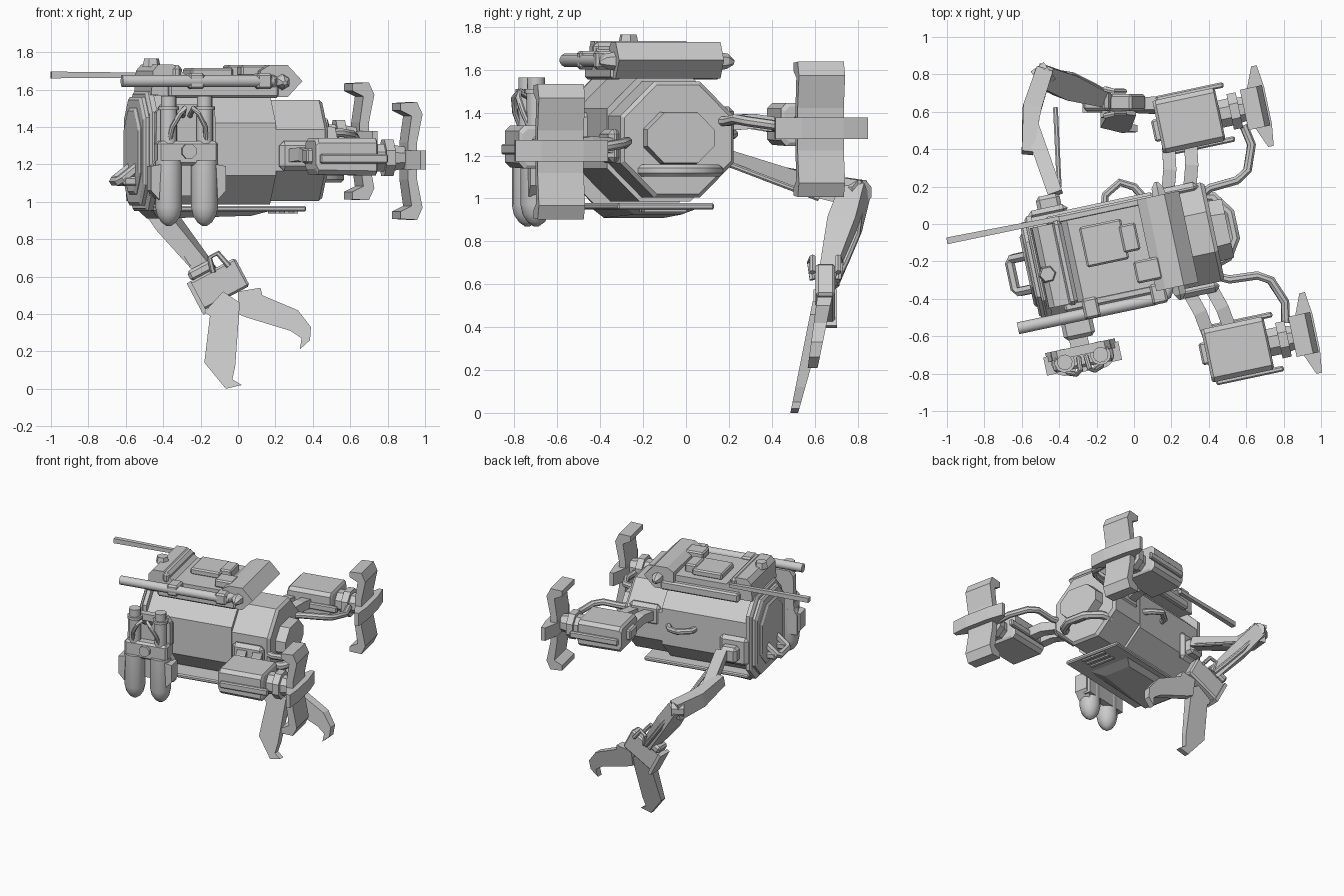
import bpy, bmesh
from math import cos, sin, pi, radians
from mathutils import Matrix, Vector

if "Cube" in bpy.data.objects:
    bpy.data.objects.remove(bpy.data.objects["Cube"])

# Body frame: u = length, v = sideways, w = height, turned 12 degrees
BODY = Matrix.Translation((-0.05, -0.14, 0)) @ Matrix.Rotation(radians(12), 4, 'Z')
WORLD = Matrix.Identity(4)
MIR = Matrix.Diagonal((1, -1, 1, 1))


def loft(name, rings, M=BODY, smooth=False):
    bm = bmesh.new()
    rows = [[bm.verts.new(M @ Vector(p)) for p in r] for r in rings]
    n = len(rows[0])
    for a, b in zip(rows, rows[1:]):
        for i in range(n):
            bm.faces.new((a[i], a[(i + 1) % n], b[(i + 1) % n], b[i]))
    bm.faces.new(rows[0])
    bm.faces.new(rows[-1][::-1])
    bmesh.ops.recalc_face_normals(bm, faces=bm.faces)
    me = bpy.data.meshes.new(name)
    bm.to_mesh(me)
    bm.free()
    if smooth:
        me.shade_smooth()
        me.set_sharp_from_angle(angle=radians(40))
    ob = bpy.data.objects.new(name, me)
    bpy.context.collection.objects.link(ob)
    return ob


def box(name, c, s, M=BODY, bevel=0.0):
    x, y, z = (d / 2 for d in s)
    ob = loft(name, [[(c[0] + a * x, c[1] + b * y, c[2] + k * z)
              for a, b in ((-1, -1), (1, -1), (1, 1), (-1, 1))] for k in (-1, 1)], M)
    if bevel:
        m = ob.modifiers.new("bevel", 'BEVEL')
        m.width, m.segments = bevel, 1
    return ob


def tube(name, pts, r, M=BODY, n=8):
    """Round pipe along points; r may be one radius or one per point."""
    P = [Vector(p) for p in pts]
    R = r if isinstance(r, (list, tuple)) else [r] * len(P)
    rings, side = [], None
    for i, p in enumerate(P):
        t = (P[min(i + 1, len(P) - 1)] - P[max(i - 1, 0)]).normalized()
        if side is None:
            side = t.cross((0, 0, 1) if abs(t.z) < .8 else (1, 0, 0))
        side = (side - t * side.dot(t)).normalized()
        up = t.cross(side)
        rings.append([p + R[i] * (side * cos(2 * pi * (k + .5) / n) + up * sin(2 * pi * (k + .5) / n))
                      for k in range(n)])
    return loft(name, rings, M, n > 6)


def beam(name, pts, sizes, M=WORLD):
    """Rectangular limb; sizes are (horizontal, other) widths per point."""
    P, rings = [Vector(p) for p in pts], []
    for i, p in enumerate(P):
        t = (P[min(i + 1, len(P) - 1)] - P[max(i - 1, 0)]).normalized()
        a = t.cross((0, 0, 1)).normalized()
        b = t.cross(a)
        w, h = sizes[i]
        rings.append([p + a * w / 2 * s + b * h / 2 * q for s, q in ((-1, -1), (1, -1), (1, 1), (-1, 1))])
    return loft(name, rings, M)


def extrude_v(name, prof, v0, v1, M=BODY):
    return loft(name, [[(u, v, w) for u, w in prof] for v in (v0, v1)], M)


def octa(u, h, z0, z1, c):
    return [(u, v, z) for v, z in ((-h + c, z0), (h - c, z0), (h, z0 + c), (h, z1 - c),
            (h - c, z1), (-h + c, z1), (-h, z1 - c), (-h, z0 + c))]


# Hull, front plates, rear section and hub
loft("hull", [octa(-.47, .275, .985, 1.575, .155), octa(.2, .275, .985, 1.575, .155)])
loft("rear_hull", [octa(.19, .27, 1.005, 1.545, .16), octa(.47, .27, 1.005, 1.545, .16), octa(.49, .255, 1.02, 1.53, .155)])
loft("rear_hub", [octa(.48, .165, 1.16, 1.405, .08), octa(.565, .16, 1.165, 1.4, .08)])
for i, (u0, u1, h, z0, z1) in enumerate(((-.49, -.45, .285, .95, 1.59), (-.52, -.48, .26, .98, 1.56), (-.535, -.51, .2, 1.04, 1.5))):
    loft(f"front_plate_{i}", [octa(u1, h, z0, z1, .11), octa(u0 + .012, h, z0, z1, .11), octa(u0, h - .015, z0 + .015, z1 - .015, .105)])

# Belly plates and vents
box("belly_plate", (-.03, -.03, .963), (.8, .46, .03), bevel=.008)
loft("belly_keel", [[(-.42, -.16, .91), (.1, -.12, .925), (.1, .1, .925), (-.42, .13, .91)],
                    [(-.46, -.21, .955), (.2, -.2, .955), (.2, .16, .955), (-.46, .17, .955)]])
for k in range(3):
    box(f"belly_vent_{k}", (.24 + k * .05, -.03, .948), (.022, .2, .02))

# Top saddle with raised front and rear bars
extrude_v("top_saddle", [(-.47, 1.57), (-.46, 1.7), (-.43, 1.735), (-.35, 1.735), (-.27, 1.67), (.14, 1.67), (.14, 1.56)], -.22, .22)
extrude_v("rear_bar", [(.12, 1.61), (.12, 1.7), (.17, 1.73), (.27, 1.73), (.35, 1.645), (.27, 1.56), (.17, 1.56)], -.25, .25)
box("front_ridge", (-.33, 0, 1.69), (.06, .46, .08), bevel=.02)
box("top_panel_a", (-.1, .06, 1.69), (.23, .22, .05), bevel=.01)
box("top_panel_b", (.04, .06, 1.695), (.09, .15, .07), bevel=.01)
box("top_panel_c", (.1, -.13, 1.7), (.14, .12, .06), bevel=.01)
tube("top_knob", [(-.43, -.04, 1.72), (-.43, -.04, 1.765)], [.05, .04], n=6)
for s in (-1, 1):
    tube("bar_plug", [(.24, s * .24, 1.64), (.24, s * .29, 1.64), (.24, s * .32, 1.635)], [.045, .035, .012], n=6)
    box("side_rail", (-.08, s * .235, 1.59), (.6, .05, .07), bevel=.012)

# Long barrel along the right shoulder, with clamps
tube("barrel", [(-.645, -.29, 1.645), (.1, -.29, 1.645), (.17, -.275, 1.645), (.2, -.22, 1.645)], .033, n=12)
for u in (-.24, .13):
    box("barrel_clamp", (u, -.265, 1.645), (.085, .11, .085), bevel=.012)
# Antenna
beam("antenna", [(-1, -.09, 1.678), (-.4, .03, 1.676)], [(.036, .036), (.026, .026)])

# Grab handle on the front, pipe handle on the rear
tube("front_handle", [(-.5, -.1, 1.2), (-.6, -.1, 1.12), (-.615, -.08, 1.11), (-.615, .06, 1.11), (-.6, .08, 1.12), (-.5, .08, 1.2)], .026, n=6)
for v in (-.1, .08):
    box("front_handle_foot", (-.555, v, 1.11), (.09, .05, .05), bevel=.01)
tube("rear_handle", [(.44, .2, 1.13), (.52, .18, 1.13), (.59, .08, 1.13), (.59, -.06, 1.13), (.53, -.15, 1.13), (.46, -.17, 1.13)], .03)
tube("side_hose", [(-.06, .24, 1.3), (-.04, .31, 1.3), (.05, .36, 1.3), (.12, .32, 1.29), (.16, .25, 1.29)], .022)

# Thruster pods: right one low, left one mirrored and higher
rel = [(-.07, .31), (.02, .315), (.05, .25), (.02, .1)]
inner = [(-.03, .1), (-.01, .24), (-.07, .27)]
wing = rel + [(u, -w) for u, w in rel[::-1]] + [(u, -w) for u, w in inner[::-1]] + inner
half = [(.035, .22), (.05, .1)]
blade = half + [(u, -v) for u, v in half[::-1]] + [(.005, -.22), (-.045, -.1), (-.045, .1), (.005, .22)]
SHIFT = Matrix.Translation((0, -.02, 0)) @ BODY
for side, M, z in (("right", SHIFT, 1.235), ("left", SHIFT @ MIR, 1.34)):
    def sec(u, hw, z0, z1, c, v=-.625):
        return [(u, v + a, b) for _, a, b in octa(0, hw, z0, z1, c)]
    loft(side + "_pod", [sec(.315, .14, z - .06, z + .09, .025), sec(.33, .145, z - .09, z + .105, .025),
                         sec(.645, .145, z - .095, z + .105, .025), sec(.655, .13, z - .08, z + .09, .025)], M)
    box(side + "_pod_nose", (.305, -.61, z + .01), (.04, .12, .08), M, .01)
    for v in (-.775, -.48):
        box(side + "_pod_rail", (.52, v, z - .005), (.37, .03, .05), M, .008)
    tube(side + "_pod_neck", [(u, -.625, z) for u in (.65, .71, .71, .76, .76, .84)], [.08, .08, .105, .105, .075, .06], M)
    wz = z - .017
    extrude_v(side + "_wing", [(.855 + u, wz + w) for u, w in wing], -.73, -.51, M)
    loft(side + "_blade", [[(.865 + u, -.62 + v, wz + k) for u, v in blade] for k in (-.045, .055)], M)
    # Twin struts with body socket
    box(side + "_socket", (.34, -.27, z + .01), (.24, .06, .16), M, .025)
    for u in (.29, .41):
        beam(side + "_strut", [(u, -.26, z + .01), (u + .04, -.39, z + .02), (u + .06, -.52, z)], [(.07, .07)] * 3, M)
    # Feed hose to the neck
    tube(side + "_feed_hose", [(.46, -.22, z + .02), (.52, -.25, z + .02), (.67, -.26, z + .03), (.735, -.3, z + .02),
         (.785, -.43, z), (.765, -.54, z)], .024, M)

# Twin canister rack on the right flank
box("rack_mount", (-.33, -.33, 1.3), (.17, .16, .2), bevel=.02)
box("rack_mount_neck", (-.34, -.41, 1.28), (.1, .12, .12))
box("rack_block", (-.34, -.51, 1.26), (.33, .11, .13), bevel=.015)
loft("rack_back", [[(-.34 + s * a, -.45 - d, z) for s, d in ((-1, 0), (1, 0), (1, .05), (-1, .05))]
                   for a, z in ((.19, 1.03), (.19, 1.18), (.165, 1.22), (.16, 1.48), (.13, 1.52))])
tube("rack_dial", [(-.34, -.55, 1.27), (-.34, -.59, 1.27)], .042, n=8)
for s in (-1, 1):
    u, v = -.34 + s * .098, -.52
    tube("canister", [(u, v, z) for z in (1.22, .97, .925, .89, .87)], [.073, .073, .063, .04, .012], n=14)
    tube("canister_neck", [(u, v, 1.3), (u, v, 1.49)], .045, n=10)
    tube("canister_cap", [(u, v, z) for z in (1.49, 1.51, 1.51, 1.565)], [.056, .056, .042, .042], n=10)
    loft("rack_fin", [[(-.34 + s * a, v + d, z) for a, z in ((.15, 1.2), (.205, 1.19), (.205, 1.06), (.16, 1.01))] for d in (-.05, .05)])
    tube("rack_hose", [(-.34 + s * a, -.55 - b, z) for a, b, z in ((.1, 0, 1.33), (.09, .03, 1.4), (.05, .045, 1.47), (.025, .03, 1.5), (.02, -.04, 1.46))], .014)

# Left arm: shoulder, upper arm, elbow, forearm
box("shoulder_plate", (-.36, .285, 1.2), (.22, .05, .22), bevel=.03)
box("shoulder_joint", (-.345, .33, 1.19), (.13, .09, .12), bevel=.02)
beam("upper_arm_inner", [(-.42, .16, 1.2), (-.55, .53, 1.08)], [(.08, .07), (.08, .08)])
beam("upper_arm_outer", [(-.57, .38, 1.12), (-.545, .62, 1.06), (-.48, .82, 1.02)], [(.06, .08), (.1, .11), (.09, .13)])
tube("arm_piston", [(-.4, .2, 1.16), (-.42, .62, 1.0)], .014, WORLD)
tube("elbow_pin", [(-.52, .77, 1.03), (-.45, .82, 1.03)], .06, WORLD, n=8)
beam("forearm", [(-.49, .79, 1.04), (-.37, .74, .88), (-.16, .665, .62)], [(.12, .1), (.14, .11), (.075, .09)])
tube("forearm_hose", [(-.42, .81, .95), (-.33, .795, .83), (-.22, .74, .7), (-.15, .7, .62)], .018, WORLD)
tube("forearm_rod", [(-.47, .72, .98), (-.25, .66, .66)], .014, WORLD)
# Hand block, wrist collar and cable loops
HAND = Matrix.Translation((-.1, .65, .56)) @ Matrix.Rotation(radians(-28), 4, 'Y')
box("hand_block", (0, 0, 0), (.28, .09, .17), HAND, .012)
box("wrist_collar", (-.05, .01, .11), (.15, .11, .06), HAND, .015)
box("hand_cap", (-.14, 0, -.01), (.025, .11, .19), HAND)
for y in (-.06, .06):
    tube("hand_loop", [(.0, y, .07), (.02, y * 1.2, .15), (.07, y, .15), (.09, y, .06)], .015, HAND, n=6)


# Hooked claws: flat outlines in x-z leaning with height
def claw(name, outline, y0, slope, t):
    loft(name, [[(x, y0 + slope * z + s * t * (.45 + z), z) for x, z in outline] for s in (-1, 1)], WORLD)


claw("lower_claw", [(-.18, .41), (-.15, .39), (-.18, .14), (-.065, 0), (.02, .02), (-.03, .05), (-.015, .12), (.01, .46), (-.08, .52)], .505, .24, .04)
claw("upper_claw", [(0, .4), (.05, .38), (.28, .31), (.34, .27), (.33, .21), (.385, .26), (.39, .33), (.32, .42), (.13, .5), (.12, .54), (.0, .52)], .555, .17, .035)
